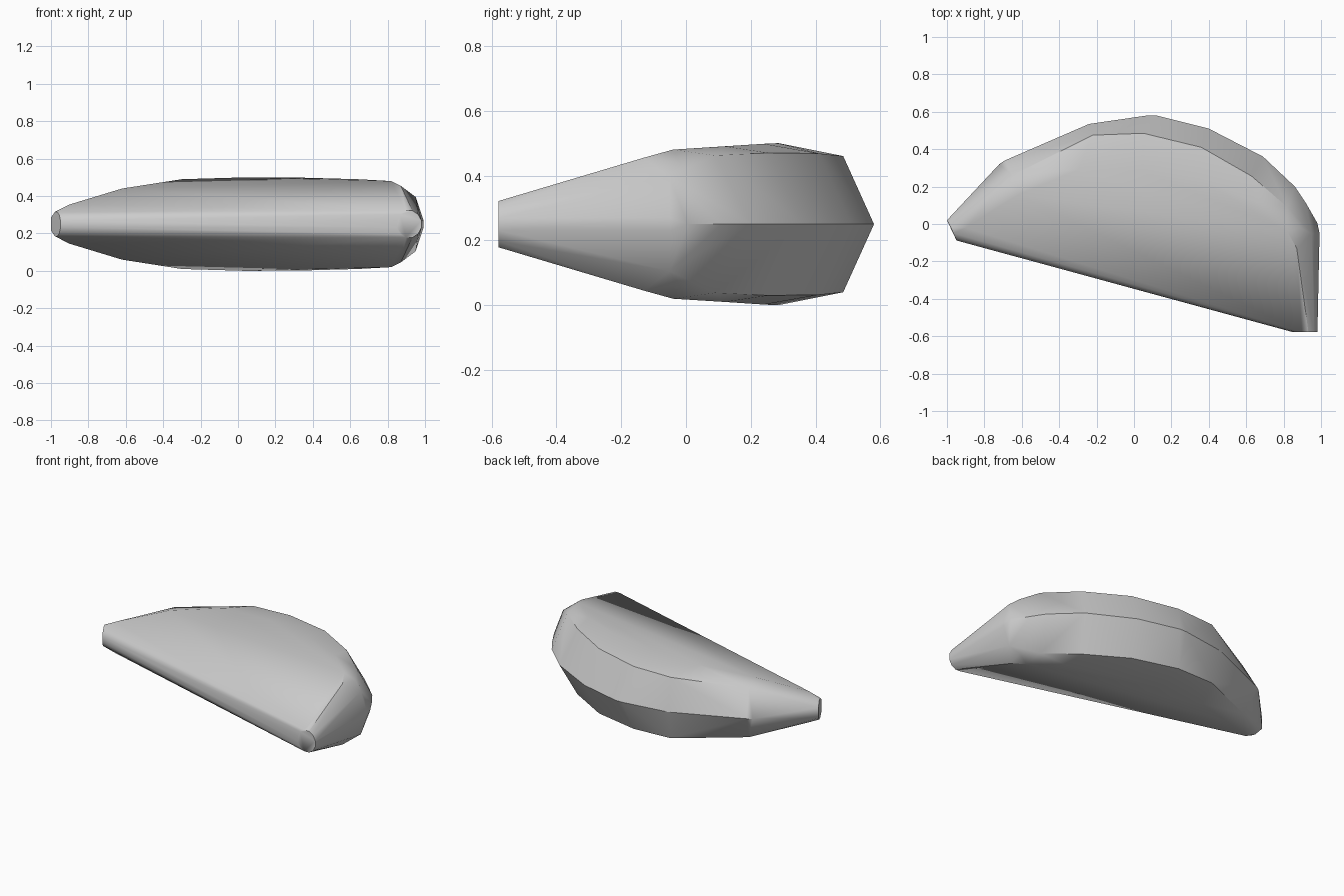
import bpy, bmesh, math

if "Cube" in bpy.data.objects:
    bpy.data.objects.remove(bpy.data.objects["Cube"])

# Upper half of the curved wedge: (x, y, height above the mid plane)
back_ridge = [(-1, .02, .035), (-.72, .32, 0), (-.69, .34, 0), (-.24, .535, 0),
              (.07, .58, 0), (.12, .58, 0), (.40, .51, 0), (.69, .36, 0),
              (.86, .20, 0), (.92, .11, 0), (.98, .005, 0), (.992, -.05, .02)]
shoulder = [(-.65, .26, .165), (-.22, .475, .205), (.05, .485, .21), (.36, .41, .218),
            (.63, .255, .22), (.82, .09, .212), (.89, -.02, .19), (.95, -.05, .145)]
crown = [(-.90, -.02, .105), (-.62, .155, .19), (-.30, .29, .24), (.04, .285, .25),
         (.35, .24, .248), (.64, .12, .24), (.82, -.04, .23), (.87, -.13, .205)]
upper = back_ridge + shoulder + crown

bm = bmesh.new()
for x, y, h in upper:
    for s in ((1, -1) if h else (1,)):
        bm.verts.new((x, y, .25 + s * h))


# Rounded tips, one ring at each end of the straight front edge
def ring(cx, cy, rx, ry, rz, n=12):
    for i in range(n):
        a = 2 * math.pi * (i + .5) / n
        bm.verts.new((cx + rx * math.cos(a), cy + ry * math.cos(a), .25 + rz * math.sin(a)))


ring(.915, -.578, .068, 0, .074)
ring(-.972, -.035, .024, -.055, .068)

res = bmesh.ops.convex_hull(bm, input=bm.verts[:])
junk = {v for v in res["geom_interior"] + res["geom_unused"] if isinstance(v, bmesh.types.BMVert)}
bmesh.ops.delete(bm, geom=list(junk), context='VERTS')
bmesh.ops.dissolve_limit(bm, angle_limit=math.radians(1.5), verts=bm.verts[:], edges=bm.edges[:])
bmesh.ops.recalc_face_normals(bm, faces=bm.faces[:])

mesh = bpy.data.meshes.new("curved_wedge")
bm.to_mesh(mesh)
bm.free()
wedge = bpy.data.objects.new("curved_wedge", mesh)
bpy.context.collection.objects.link(wedge)

# Soft facets, sharp rims
bpy.context.view_layer.objects.active = wedge
wedge.select_set(True)
bpy.ops.object.shade_smooth_by_angle(angle=math.radians(30))
